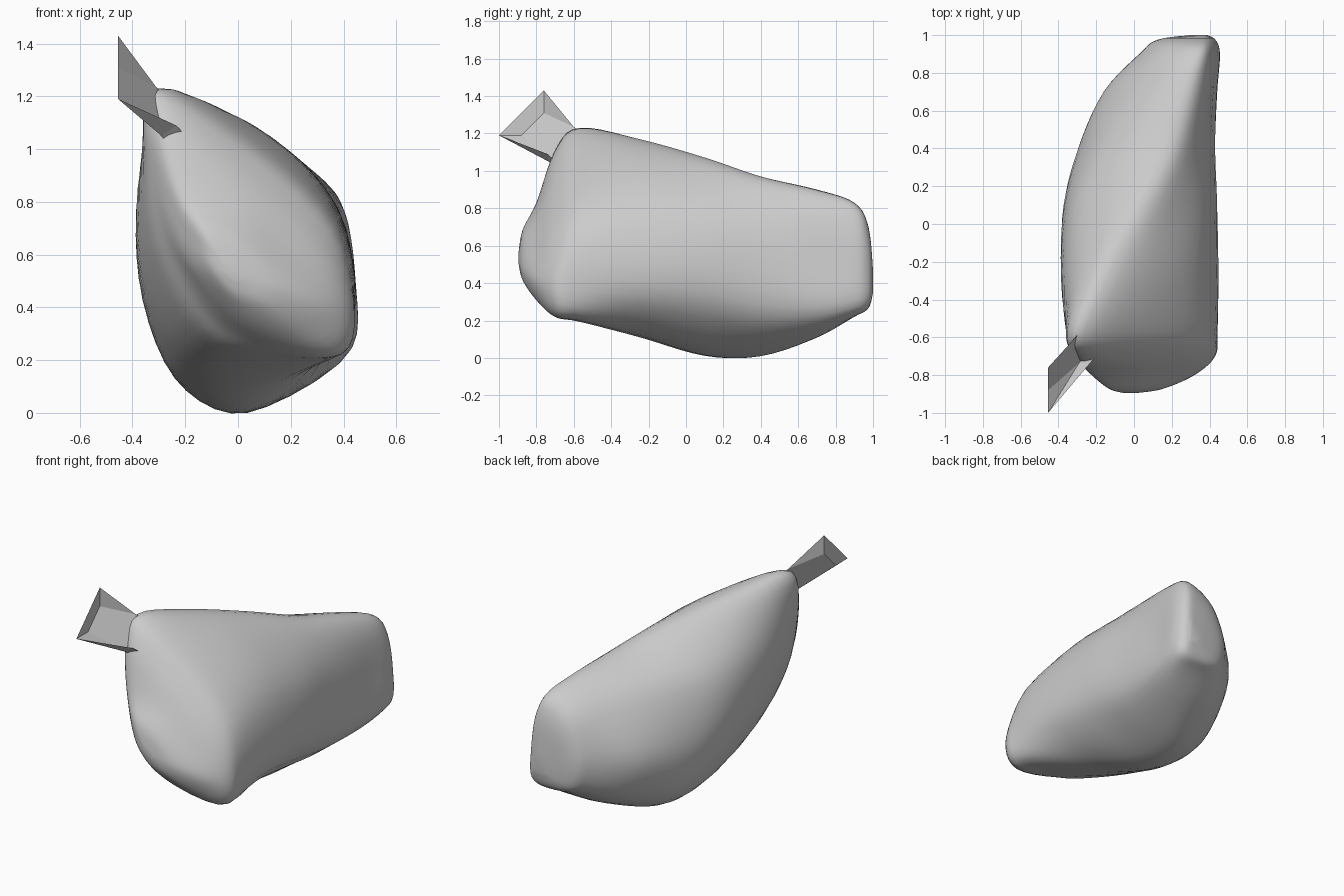
import bpy
from mathutils import Vector

if "Cube" in bpy.data.objects:
    bpy.data.objects.remove(bpy.data.objects["Cube"])

# Body sections along y: y, then eight (x, z) points clockwise from the top ridge
SECTIONS = [
    (-0.80, (-.20, .83), (.02, .76), (.22, .58), (.32, .41), (.22, .31), (.00, .36), (-.16, .53), (-.215, .70)),
    (-0.70, (-.28, 1.11), (.00, .95), (.32, .66), (.43, .38), (.34, .22), (-.03, .31), (-.235, .58), (-.31, .88)),
    (-0.57, (-.31, 1.23), (.02, 1.05), (.37, .72), (.44, .36), (.33, .20), (-.10, .26), (-.31, .58), (-.36, .96)),
    (-0.25, (-.18, 1.17), (.14, 1.03), (.39, .74), (.43, .34), (.16, .12), (-.19, .19), (-.365, .52), (-.365, .91)),
    (0.10, (.00, 1.07), (.23, .96), (.415, .68), (.40, .28), (.05, .015), (-.24, .14), (-.37, .50), (-.30, .86)),
    (0.40, (.15, .97), (.31, .88), (.415, .60), (.39, .22), (.05, .01), (-.21, .13), (-.295, .46), (-.15, .83)),
    (0.70, (.26, .90), (.38, .80), (.425, .52), (.42, .23), (.19, .11), (-.06, .18), (-.16, .46), (.02, .78)),
    (0.90, (.33, .83), (.41, .74), (.445, .51), (.44, .27), (.28, .22), (.08, .27), (.03, .48), (.14, .73)),
]
ACROSS, ALONG = 5, 5  # curve steps between control points


def curve_point(a, b, c, d, t):
    return 0.5 * (2 * b + (c - a) * t + (2 * a - 5 * b + 4 * c - d) * t * t
                  + (3 * b - a - 3 * c + d) * t ** 3)


def closed_curve(points):
    n = len(points)
    return [curve_point(*(points[(i + k) % n] for k in (-1, 0, 1, 2)), s / ACROSS)
            for i in range(n) for s in range(ACROSS)]


def add_mesh(name, verts, faces):
    mesh = bpy.data.meshes.new(name)
    mesh.from_pydata(verts, [], faces)
    obj = bpy.data.objects.new(name, mesh)
    bpy.context.collection.objects.link(obj)
    bpy.ops.object.select_all(action='DESELECT')
    bpy.context.view_layer.objects.active = obj
    obj.select_set(True)
    bpy.ops.object.mode_set(mode='EDIT')
    bpy.ops.mesh.select_all(action='SELECT')
    bpy.ops.mesh.normals_make_consistent(inside=False)
    bpy.ops.object.mode_set(mode='OBJECT')
    return obj


def loft(name, rings):
    """Skin a series of equal rings and cap both ends."""
    n = len(rings[0])
    faces = [(r * n + i, (r + 1) * n + i, (r + 1) * n + (i + 1) % n, r * n + (i + 1) % n)
             for r in range(len(rings) - 1) for i in range(n)]
    last = (len(rings) - 1) * n
    faces += [tuple(range(n)), tuple(range(last + n - 1, last - 1, -1))]
    return add_mesh(name, [v for ring in rings for v in ring], faces)


def end_ring(ring, pivot, y, size):
    """Copy of an end section shrunk toward a pivot (x, z), closing the body softly."""
    px, pz = pivot
    return [Vector((px + (p.x - px) * size, y, pz + (p.z - pz) * size)) for p in ring]


# Rounded, twisted bag body
rings = [closed_curve([Vector((x, s[0], z)) for x, z in s[1:]]) for s in SECTIONS]
front, back = rings[0], rings[-1]
tip, tail = (-.03, .53), (.37, .38)
rings = ([end_ring(front, tip, -0.895, 0.12), end_ring(front, tip, -0.873, 0.52)] + rings
         + [end_ring(back, tail, 0.975, 0.72), end_ring(back, tail, 1.0, 0.2)])
skin = []
for i in range(len(rings) - 1):
    four = [rings[max(0, min(len(rings) - 1, i + k))] for k in (-1, 0, 1, 2)]
    skin += [[curve_point(*p, s / ALONG) for p in zip(*four)] for s in range(ALONG)]
skin.append(rings[-1])
loft("bag_body", skin)
bpy.ops.object.shade_smooth()

# Flared, folded spout: end plate, neck base and root buried in the body
plate = [(-.455, -.76, 1.43), (-.455, -1.0, 1.19), (-.455, -.88, 1.19), (-.455, -.76, 1.31)]
base = [(-.31, -.60, 1.235), (-.235, -.74, 1.09), (-.29, -.735, 1.05)]
root = [(-.20, -.45, 1.12), (-.12, -.60, .97), (-.20, -.60, .92)]
add_mesh("spout", plate + base + root, [
    (0, 1, 2, 3),                              # end plate
    (0, 3, 4), (3, 2, 6, 4), (2, 1, 6), (1, 5, 6),  # folded sides
    (4, 6, 9, 7), (6, 5, 8, 9),                # root
])
bpy.ops.object.shade_flat()
